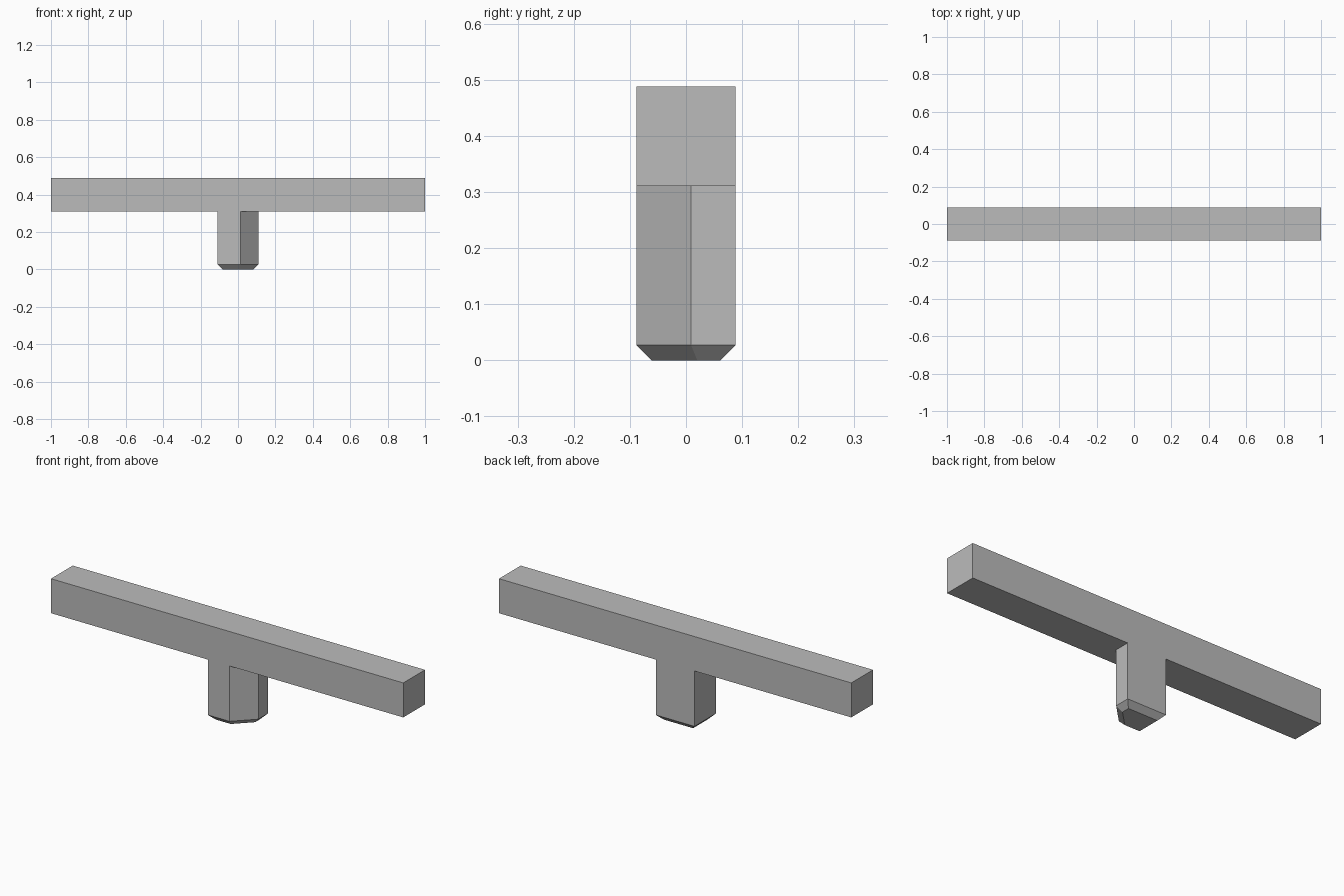
import bpy, bmesh
from mathutils import Vector

cube = bpy.data.objects.get("Cube")
if cube:
    bpy.data.objects.remove(cube, do_unlink=True)

GREY = (0.5, 0.5, 0.5, 1.0)
mat = bpy.data.materials.new("plain grey")
mat.use_nodes = True
mat.diffuse_color = GREY
mat.node_tree.nodes["Principled BSDF"].inputs["Base Color"].default_value = GREY

HALF_DEPTH = 0.088   # shared by beam and post, so their faces are flush
BEAM_BOTTOM, BEAM_TOP = 0.311, 0.488
POST_HALF = 0.11
CHAMFER = 0.027


def finish(name, bm):
    bmesh.ops.recalc_face_normals(bm, faces=bm.faces)
    mesh = bpy.data.meshes.new(name)
    bm.to_mesh(mesh)
    bm.free()
    mesh.materials.append(mat)
    obj = bpy.data.objects.new(name, mesh)
    bpy.context.collection.objects.link(obj)
    return obj


def inset_outline(points, d):
    """Move every side of a counter-clockwise outline inward by d."""
    result = []
    for i, p in enumerate(points):
        a = (p - points[i - 1]).normalized()
        b = (points[(i + 1) % len(points)] - p).normalized()
        na, nb = Vector((-a.y, a.x)), Vector((-b.y, b.x))
        result.append(p + (na + nb) * d / (1 + na.dot(nb)))
    return result


# Long square beam
bm = bmesh.new()
bmesh.ops.create_cube(bm, size=1)
bmesh.ops.scale(bm, verts=bm.verts, vec=(2, 2 * HALF_DEPTH, BEAM_TOP - BEAM_BOTTOM))
bmesh.ops.translate(bm, verts=bm.verts, vec=(0, 0, (BEAM_TOP + BEAM_BOTTOM) / 2))
finish("beam", bm)

# Post with one cut corner and a chamfered foot
outline = [Vector(p) for p in (
    (-POST_HALF, -HALF_DEPTH), (0.013, -HALF_DEPTH), (POST_HALF, 0.009),
    (POST_HALF, HALF_DEPTH), (-POST_HALF, HALF_DEPTH))]
levels = [(inset_outline(outline, CHAMFER), 0),
          (outline, CHAMFER), (outline, BEAM_BOTTOM)]
bm = bmesh.new()
rings = [[bm.verts.new((p.x, p.y, z)) for p in pts] for pts, z in levels]
bm.faces.new(rings[0][::-1])
for low, high in zip(rings, rings[1:]):
    for i in range(len(low)):
        j = (i + 1) % len(low)
        bm.faces.new((low[i], low[j], high[j], high[i]))
finish("post", bm)
